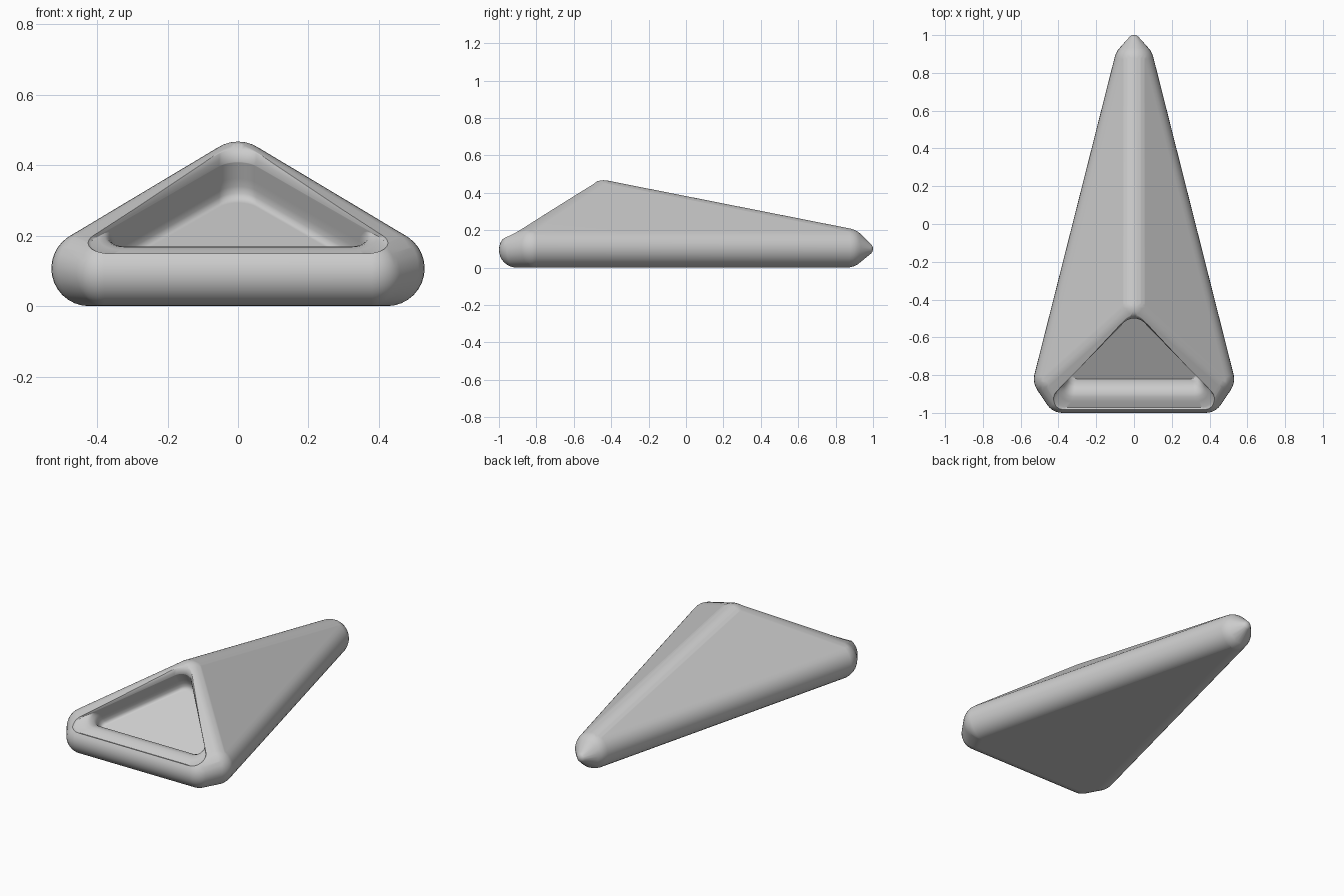
import bpy, bmesh, math
from mathutils import Vector

if "Cube" in bpy.data.objects:
    bpy.data.objects.remove(bpy.data.objects["Cube"], do_unlink=True)

# Single plain grey
grey = bpy.data.materials.new("plain_grey")
grey.use_nodes = True
colour = (0.6, 0.6, 0.6, 1)
grey.diffuse_color = colour
grey.node_tree.nodes["Principled BSDF"].inputs["Base Color"].default_value = colour


def make_object(name, bm):
    bmesh.ops.recalc_face_normals(bm, faces=bm.faces)
    mesh = bpy.data.meshes.new(name)
    bm.to_mesh(mesh)
    bm.free()
    mesh.materials.append(grey)
    obj = bpy.data.objects.new(name, mesh)
    bpy.context.collection.objects.link(obj)
    return obj


# Wedge body: the hull stretched over a ball at each corner (x, y, z, radius)
def add_ball(bm, x, y, z, r, rings=16, around=32):
    for i in range(rings + 1):
        lat = math.pi * (i / rings - 0.5)
        count = 1 if i in (0, rings) else around
        for j in range(count):
            lon = math.tau * j / around
            bm.verts.new((x + r * math.cos(lat) * math.cos(lon),
                          y + r * math.cos(lat) * math.sin(lon),
                          z + r * math.sin(lat)))


bm = bmesh.new()
for side in (-1, 1):
    add_ball(bm, side * 0.423, -0.82, 0.107, 0.107)   # wide corner
    add_ball(bm, side * 0.38, -0.905, 0.095, 0.095)   # front bar end
add_ball(bm, 0, -0.44, 0.36, 0.107)                   # peak
add_ball(bm, 0, 0.86, 0.105, 0.105)                   # tail
add_ball(bm, 0, 0.965, 0.1, 0.035)                    # tail tip
bmesh.ops.convex_hull(bm, input=bm.verts[:])
loose = [v for v in bm.verts if not v.link_faces]
bmesh.ops.delete(bm, geom=loose, context='VERTS')
bmesh.ops.dissolve_limit(bm, angle_limit=math.radians(0.5),
                         verts=bm.verts[:], edges=bm.edges[:])
body = make_object("wedge_body", bm)

# Recess cutter: rounded triangles lofted down into the sloping front face
origin = Vector((0, -0.495, 0.452))
up = Vector((0, 0.873, 0.488))
normal = Vector((0, -0.488, 0.873))
phi = math.radians(40.35)
apex = 0.015


def rounded_triangle(flare, bottom, r, steps=12):
    sn, cs = math.sin(phi), math.cos(phi)
    side_x = (sn * (apex - bottom - r) - r + flare) / cs
    peak_r = 0.07
    arcs = [(side_x, bottom + r, r, -math.pi / 2, phi),
            (0, apex + (flare - peak_r) / sn, peak_r, phi, math.pi - phi),
            (-side_x, bottom + r, r, math.pi - phi, math.pi * 1.5)]
    points = []
    for cx, cy, rad, start, end in arcs:
        for i in range(steps + 1):
            a = start + (end - start) * i / steps
            points.append((cx + rad * math.cos(a), cy + rad * math.sin(a)))
    return points


# depth, outward flare, bottom edge, corner radius
sections = [(-0.1, 0.07, -0.62, 0.07), (0, 0.03, -0.6, 0.07),
            (0.008, 0.014, -0.59, 0.068), (0.02, 0.004, -0.58, 0.066),
            (0.036, 0, -0.565, 0.065), (0.038, 0, -0.53, 0.06),
            (0.043, 0, -0.505, 0.055), (0.052, 0, -0.487, 0.05),
            (0.07, 0, -0.469, 0.045), (0.09, 0, -0.459, 0.042),
            (0.116, 0, -0.455, 0.04), (0.135, -0.004, -0.455, 0.04),
            (0.146, -0.011, -0.456, 0.04), (0.15, -0.022, -0.458, 0.04)]
bm = bmesh.new()
loops = []
for depth, flare, bottom, r in sections:
    loops.append([bm.verts.new(origin + Vector((x, 0, 0)) + up * s - normal * depth)
                  for x, s in rounded_triangle(flare, bottom, r)])
for a, b in zip(loops, loops[1:]):
    for i in range(len(a)):
        k = (i + 1) % len(a)
        bm.faces.new((a[i], a[k], b[k], b[i]))
bm.faces.new(loops[0])
bm.faces.new(loops[-1])
cutter = make_object("recess_cutter", bm)
cutter.hide_render = True

# Cut the recess, then drop the cutter
bpy.ops.object.select_all(action='DESELECT')
body.select_set(True)
bpy.context.view_layer.objects.active = body
cut = body.modifiers.new("recess", 'BOOLEAN')
cut.operation = 'DIFFERENCE'
cut.solver = 'EXACT'
cut.object = cutter
bpy.ops.object.modifier_apply(modifier=cut.name)
bpy.data.objects.remove(cutter, do_unlink=True)

# Smooth shading that keeps the broad faces flat
bpy.ops.object.shade_smooth_by_angle(angle=math.radians(40))
weighted = body.modifiers.new("flat_faces", 'WEIGHTED_NORMAL')
weighted.keep_sharp = True
